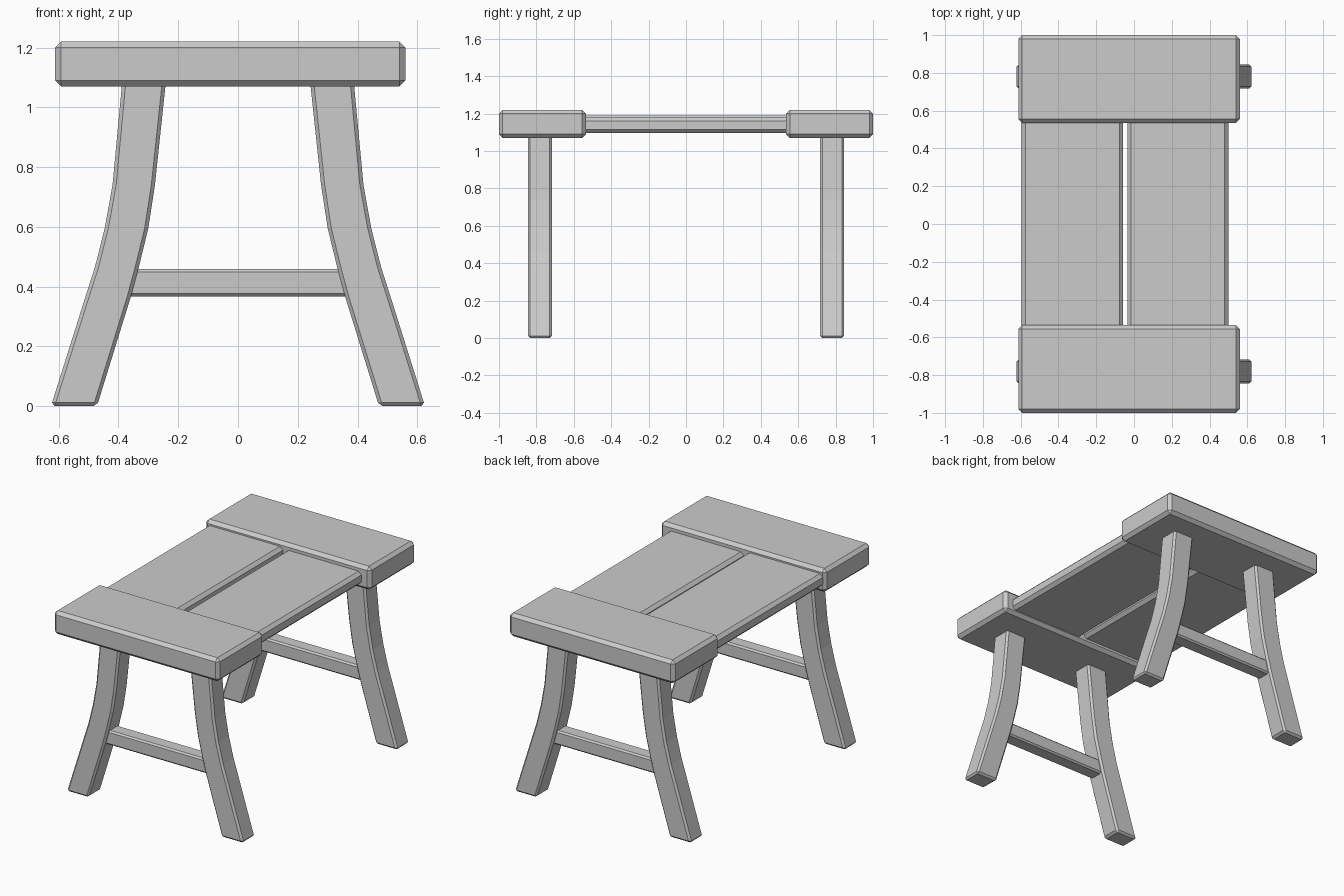
import bpy, bmesh

if "Cube" in bpy.data.objects:
    bpy.data.objects.remove(bpy.data.objects["Cube"])


def finish(name, bm, bevel):
    """Turn a bmesh into an object with one-segment chamfered edges."""
    bmesh.ops.recalc_face_normals(bm, faces=bm.faces)
    mesh = bpy.data.meshes.new(name)
    bm.to_mesh(mesh)
    bm.free()
    obj = bpy.data.objects.new(name, mesh)
    bpy.context.collection.objects.link(obj)
    mod = obj.modifiers.new("chamfer", 'BEVEL')
    mod.width = bevel
    mod.segments = 1
    mod.limit_method = 'ANGLE'
    return obj


def box(name, x, y, z, bevel):
    """Chamfered board given as (min, max) ranges."""
    bm = bmesh.new()
    bmesh.ops.create_cube(bm, size=1)
    for v in bm.verts:
        v.co = [(r[0] + r[1]) / 2 + c * (r[1] - r[0])
                for c, r in zip(v.co, (x, y, z))]
    return finish(name, bm, bevel)


# Curved leg outline: (inner x, outer x, z) from foot to top
LEG = [(0.472, 0.626, 0.0), (0.359, 0.511, 0.365), (0.332, 0.479, 0.465),
       (0.30, 0.446, 0.596), (0.278, 0.42, 0.74), (0.243, 0.389, 1.07),
       (0.24, 0.386, 1.10)]


def leg(name, side, y0, y1):
    bm = bmesh.new()
    rings = [[bm.verts.new((side * x, y, z))
              for x, y in ((xi, y0), (xo, y0), (xo, y1), (xi, y1))]
             for xi, xo, z in LEG]
    for a, b in zip(rings, rings[1:]):
        for i in range(4):
            j = (i + 1) % 4
            bm.faces.new((a[i], a[j], b[j], b[i]))
    bm.faces.new(rings[0])
    bm.faces.new(rings[-1])
    return finish(name, bm, 0.012)


# Each end: thick cross plank, two legs and a stretcher
for end, s in (("front", -1), ("back", 1)):
    box(end + "_end_plank", (-0.612, 0.56), sorted((s * 0.535, s)),
        (1.07, 1.22), 0.02)
    y0, y1 = sorted((s * 0.717, s * 0.845))
    for side_name, side in (("left", -1), ("right", 1)):
        leg(f"{end}_{side_name}_leg", side, y0, y1)
    yc = s * 0.781
    box(end + "_stretcher", (-0.40, 0.40), (yc - 0.047, yc + 0.047),
        (0.367, 0.459), 0.01)

# Long seat planks between the ends
box("left_seat_plank", (-0.595, -0.057), (-0.6, 0.6), (1.105, 1.19), 0.02)
box("right_seat_plank", (-0.035, 0.50), (-0.6, 0.6), (1.096, 1.18), 0.02)
